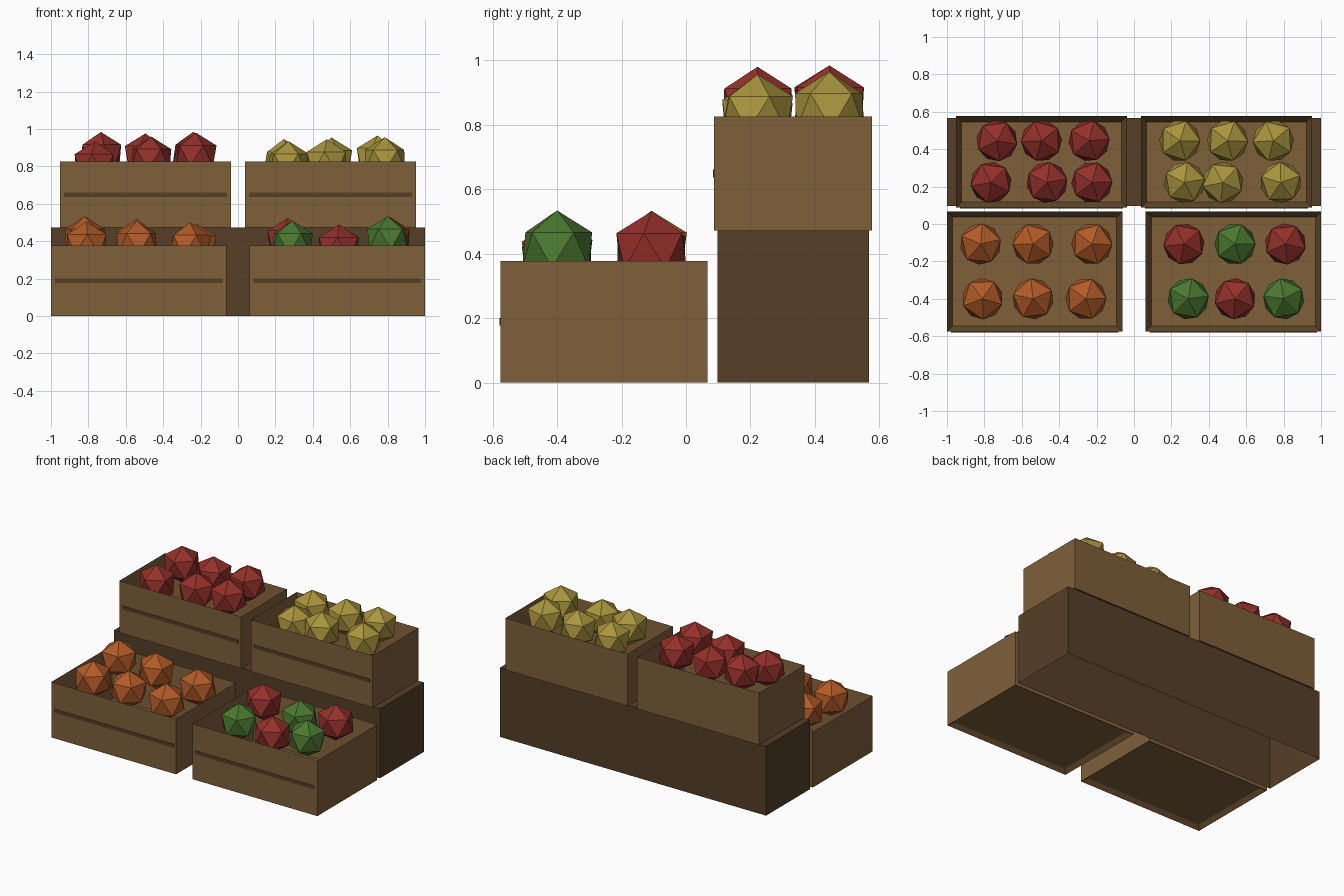
import bpy, bmesh, random
from mathutils import Matrix, Vector

if "Cube" in bpy.data.objects:
    bpy.data.objects.remove(bpy.data.objects["Cube"])

random.seed(4)


def material(name, rgb):
    m = bpy.data.materials.new(name)
    m.diffuse_color = (*rgb, 1)
    m.use_nodes = True
    m.node_tree.nodes["Principled BSDF"].inputs["Base Color"].default_value = m.diffuse_color
    return m


WOOD = material("wood", (0.21, 0.115, 0.042))
DARK = material("dark_wood", (0.092, 0.05, 0.021))
RED = material("red", (0.30, 0.03, 0.024))
ORANGE = material("orange", (0.45, 0.105, 0.021))
YELLOW = material("yellow", (0.40, 0.30, 0.047))
GREEN = material("green", (0.07, 0.19, 0.03))


def finish(name, bm, mat):
    me = bpy.data.meshes.new(name)
    bm.to_mesh(me)
    bm.free()
    me.materials.append(mat)
    ob = bpy.data.objects.new(name, me)
    bpy.context.collection.objects.link(ob)
    return ob


def add_box(bm, lo, hi):
    lo, hi = Vector(lo), Vector(hi)
    mat = Matrix.Translation((lo + hi) / 2) @ Matrix.Diagonal((*(hi - lo), 1))
    return bmesh.ops.create_cube(bm, size=1, matrix=mat)["verts"]


def crate(name, x0, x1, y0, y1, z0, z1, wall=0.043):
    # hollow box: inset the top and push it down to the floor
    bm = bmesh.new()
    add_box(bm, (x0, y0, z0), (x1, y1, z1))
    for sign, depth in ((1, z1 - z0 - 0.04), (-1, 0.02)):
        face = next(f for f in bm.faces if f.normal.z * sign > 0.9)
        bmesh.ops.inset_region(bm, faces=[face], thickness=wall)
        bmesh.ops.translate(bm, verts=face.verts, vec=(0, 0, -sign * depth))
        bm.normal_update()
    finish(name, bm, WOOD)
    # dark gap line between the front boards
    bm = bmesh.new()
    zm = (z0 + z1) / 2
    add_box(bm, (x0 + 0.021, y0 - 0.003, zm - 0.012), (x1 - 0.021, y0 + 0.01, zm + 0.012))
    finish(name + "_front_groove", bm, DARK)


def fruit(name, x, y, top, mat, r=0.123):
    bm = bmesh.new()
    rot = Matrix.Rotation(random.uniform(0, 6.28), 4, 'Z')
    bmesh.ops.create_icosphere(bm, subdivisions=1, radius=r,
                               matrix=Matrix.Translation((x, y, top - r)) @ rot)
    finish(name, bm, mat)


# rear plinth, open underneath
bm = bmesh.new()
add_box(bm, (-1, 0.097, 0), (1, 0.568, 0.472))
bmesh.ops.delete(bm, geom=[f for f in bm.faces if f.normal.z < -0.9], context='FACES_ONLY')
finish("plinth", bm, DARK)

# crates
for side, s in (("left", -1), ("right", 1)):
    xa, xb = sorted((s * 0.062, s * 1.0))
    crate(f"front_{side}_crate", xa, xb, -0.576, 0.067, 0, 0.377)
    xa, xb = sorted((s * 0.037, s * 0.952))
    crate(f"back_{side}_crate", xa, xb, 0.087, 0.577, 0.472, 0.825)

# produce rows: name, y, then (x, top height, colour)
rows = [
    ("front_left", -0.107, [(-0.82, 0.533, ORANGE), (-0.54, 0.52, ORANGE), (-0.225, 0.495, ORANGE)]),
    ("front_left", -0.40, [(-0.81, 0.505, ORANGE), (-0.54, 0.51, ORANGE), (-0.257, 0.50, ORANGE)]),
    ("front_right", -0.107, [(0.267, 0.524, RED), (0.54, 0.487, GREEN), (0.81, 0.531, RED)]),
    ("front_right", -0.40, [(0.29, 0.51, GREEN), (0.54, 0.489, RED), (0.80, 0.534, GREEN)]),
    ("back_left", 0.445, [(-0.733, 0.984, RED), (-0.495, 0.976, RED), (-0.24, 0.984, RED)]),
    ("back_left", 0.222, [(-0.765, 0.933, RED), (-0.465, 0.96, RED), (-0.225, 0.98, RED)]),
    ("back_right", 0.445, [(0.245, 0.946, YELLOW), (0.50, 0.954, YELLOW), (0.745, 0.965, YELLOW)]),
    ("back_right", 0.222, [(0.27, 0.935, YELLOW), (0.475, 0.945, YELLOW), (0.785, 0.956, YELLOW)]),
]
for place, y, items in rows:
    for x, top, mat in items:
        fruit(f"{place}_fruit", x, y, top, mat)
